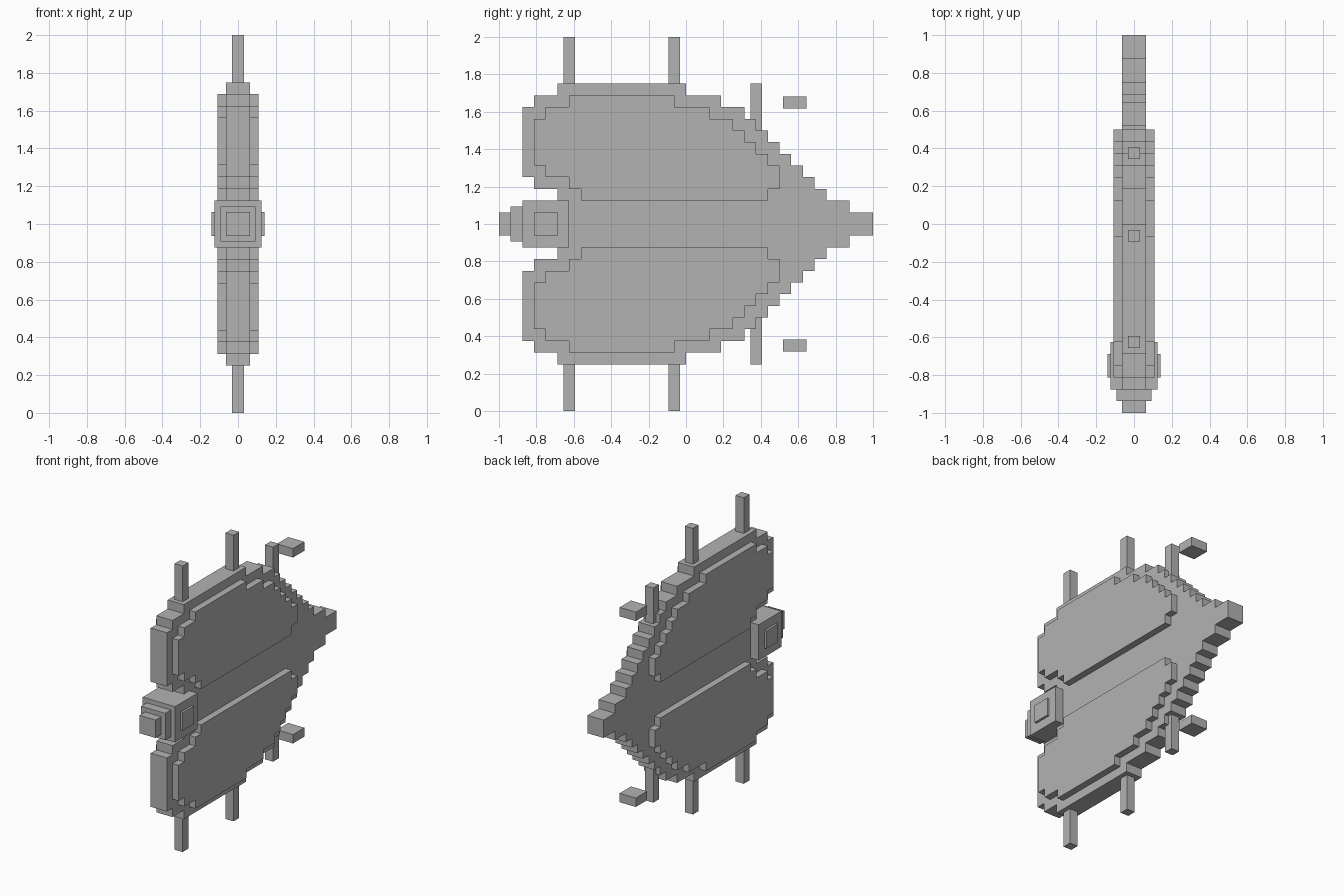
import bpy
import bmesh
from mathutils import Vector

cube = bpy.data.objects.get("Cube")
if cube:
    bpy.data.objects.remove(cube, do_unlink=True)

U = 1 / 16   # grid step
MID = 1.0    # height of the symmetry plane

grey = bpy.data.materials.new("plain_grey")
grey.use_nodes = True
COLOUR = (0.45, 0.45, 0.45, 1)
grey.diffuse_color = COLOUR
grey.node_tree.nodes["Principled BSDF"].inputs["Base Color"].default_value = COLOUR


def stairs(columns, end):
    """Turn (start, height) columns into a stepped path."""
    ends = [c[0] for c in columns[1:]] + [end]
    path = []
    for (start, height), stop in zip(columns, ends):
        path += [(start, height), (stop, height)]
    return path


def flipped(path):
    return [(y, -h) for y, h in reversed(path)]


def slab(name, outline, half_width):
    """Extrude a side outline (grid steps) evenly across x."""
    bm = bmesh.new()
    face = bm.faces.new([bm.verts.new((-half_width * U, y * U, MID + h * U)) for y, h in outline])
    out = bmesh.ops.extrude_face_region(bm, geom=[face])
    moved = [v for v in out["geom"] if isinstance(v, bmesh.types.BMVert)]
    bmesh.ops.translate(bm, verts=moved, vec=Vector((2 * half_width * U, 0, 0)))
    bmesh.ops.recalc_face_normals(bm, faces=bm.faces)
    mesh = bpy.data.meshes.new(name)
    bm.to_mesh(mesh)
    bm.free()
    mesh.materials.append(grey)
    obj = bpy.data.objects.new(name, mesh)
    bpy.context.collection.objects.link(obj)


def block(name, y0, y1, h0, h1, half_width):
    slab(name, [(y0, h0), (y1, h0), (y1, h1), (y0, h1)], half_width)


# Stepped hull with a notch at the nose and a pointed tail
hull_top = stairs([(-14, 10), (-13, 11), (-11, 12), (0, 11), (3, 10), (5, 9), (6, 8),
                   (7, 7), (8, 6), (9, 5), (10, 4), (11, 3), (12, 2), (14, 1)], 16)
notch = stairs([(-14, 4), (-13, 3)], -11)
half_hull = notch[::-1] + hull_top
slab("hull", half_hull + flipped(half_hull), 1)

# Thick panels that stand proud of both hull sides
panel_top = stairs([(-13, 9), (-12, 10), (-10, 11), (-1, 10), (2, 9), (4, 8),
                    (5, 7), (6, 6), (7, 5)], 8)
panel_base = stairs([(-13, 5), (-12, 4), (-10, 3), (-9, 2), (7, 3)], 8)
panel = panel_top + panel_base[::-1]
slab("upper_panel", panel, 1.75)
slab("lower_panel", flipped(panel), 1.75)

# Nose made of shrinking blocks, with a small plate on each side
block("nose_base", -14, -10, -2, 2, 2)
block("nose_middle", -15, -14, -1.5, 1.5, 1.5)
block("nose_tip", -16, -15, -1, 1, 1)
block("nose_side_plates", -13, -11, -1, 1, 2.25)

# Posts and floating blocks, above and below
for side, s in (("upper", 1), ("lower", -1)):
    for part, y, low, high in (("front_post", -10, 11.5, 16),
                               ("middle_post", -1, 11.5, 16),
                               ("rear_post", 6, 7.5, 12)):
        block(f"{side}_{part}", y - 0.5, y + 0.5, s * low, s * high, 0.5)
    block(f"{side}_floating_block", 8.3, 10.3, s * 9.9, s * 10.9, 1)
